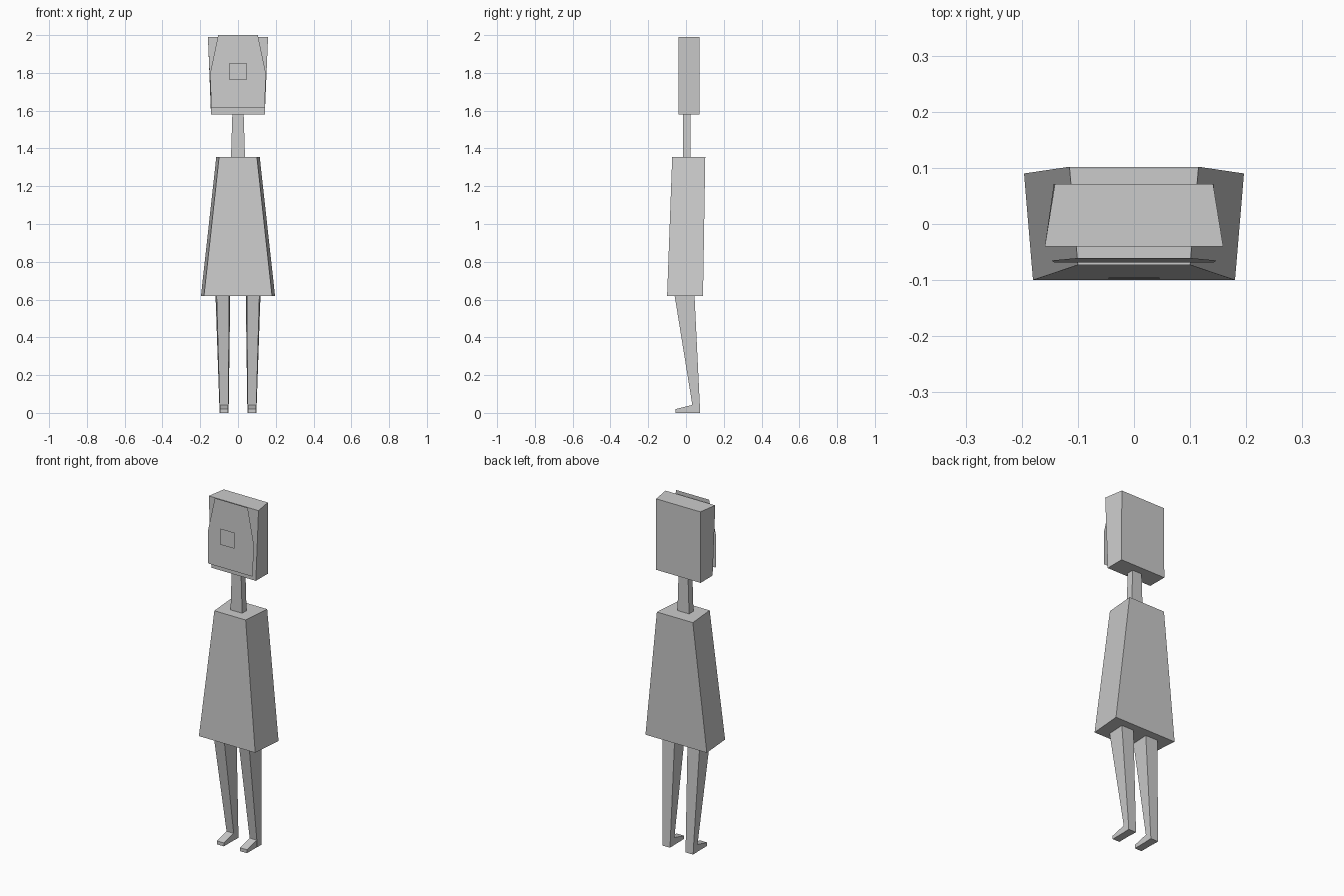
import bpy, bmesh

cube = bpy.data.objects.get("Cube")
if cube:
    bpy.data.objects.remove(cube)

grey = bpy.data.materials.new("plain_grey")
grey.use_nodes = True
colour = (0.6, 0.6, 0.6, 1)
grey.diffuse_color = colour
grey.node_tree.nodes["Principled BSDF"].inputs["Base Color"].default_value = colour


def finish(name, bm):
    bmesh.ops.recalc_face_normals(bm, faces=bm.faces)
    mesh = bpy.data.meshes.new(name)
    bm.to_mesh(mesh)
    bm.free()
    mesh.materials.append(grey)
    obj = bpy.data.objects.new(name, mesh)
    bpy.context.collection.objects.link(obj)
    return obj


def ring(bm, z, front, back, x=0):
    """Four-cornered section; front and back are (y, half width)."""
    (fy, fw), (by, bw) = front, back
    return [bm.verts.new(p) for p in ((x - fw, fy, z), (x + fw, fy, z),
                                      (x + bw, by, z), (x - bw, by, z))]


def loft(name, sections):
    """Tapered solid through a stack of sections, closed at both ends."""
    bm = bmesh.new()
    rings = [ring(bm, *s) for s in sections]
    for low, high in zip(rings, rings[1:]):
        for i in range(4):
            j = (i + 1) % 4
            bm.faces.new((low[i], low[j], high[j], high[i]))
    bm.faces.new(rings[0][::-1])
    bm.faces.new(rings[-1])
    return finish(name, bm)


def plate(name, outline, y_mid, z_mid, tilt):
    """Flat sheet from a right-hand (x, z) outline, mirrored in x."""
    points = outline + [(-x, z) for x, z in reversed(outline)]
    bm = bmesh.new()
    face = bm.faces.new([bm.verts.new((x, y_mid + (z - z_mid) * tilt, z))
                         for x, z in points])
    face.normal_update()
    if face.normal.y > 0:
        face.normal_flip()
    mesh_obj = finish(name, bm)
    return mesh_obj


# Body, neck and head
loft("coat_body", [(0.62, (-0.1, 0.18), (0.09, 0.196)),
                   (1.355, (-0.073, 0.1), (0.102, 0.115))])
loft("neck", [(1.355, (-0.015, 0.037), (0.025, 0.037)),
              (1.58, (-0.015, 0.03), (0.025, 0.03))])
loft("head", [(1.58, (-0.04, 0.142), (0.071, 0.143)),
              (1.99, (-0.04, 0.159), (0.071, 0.141))])

# Floating face sheet and small nose sheet
plate("face_plate", [(0.142, 1.615), (0.147, 1.8), (0.105, 2.0)], -0.065, 1.8, 0.02)
plate("nose_plate", [(0.045, 1.762), (0.045, 1.853)], -0.097, 1.81, 0.03)

# Legs with a ramped foot at the front of each ankle
for side, x in (("right", -1), ("left", 1)):
    loft(side + "_leg", [(0, (0.033, 0.023), (0.075, 0.024), x * 0.074),
                         (0.045, (0.033, 0.023), (0.073, 0.025), x * 0.074),
                         (0.62, (-0.06, 0.033), (0.045, 0.039), x * 0.08)])
    bm = bmesh.new()
    profile = [(0.034, 0), (0.034, 0.042), (-0.055, 0.02), (-0.055, 0)]
    sides = [[bm.verts.new((x * 0.074 + dx, y, z)) for y, z in profile]
             for dx in (-0.022, 0.022)]
    bm.faces.new(sides[0])
    bm.faces.new(sides[1])
    for i in range(4):
        j = (i + 1) % 4
        bm.faces.new((sides[0][i], sides[0][j], sides[1][j], sides[1][i]))
    finish(side + "_foot", bm)
